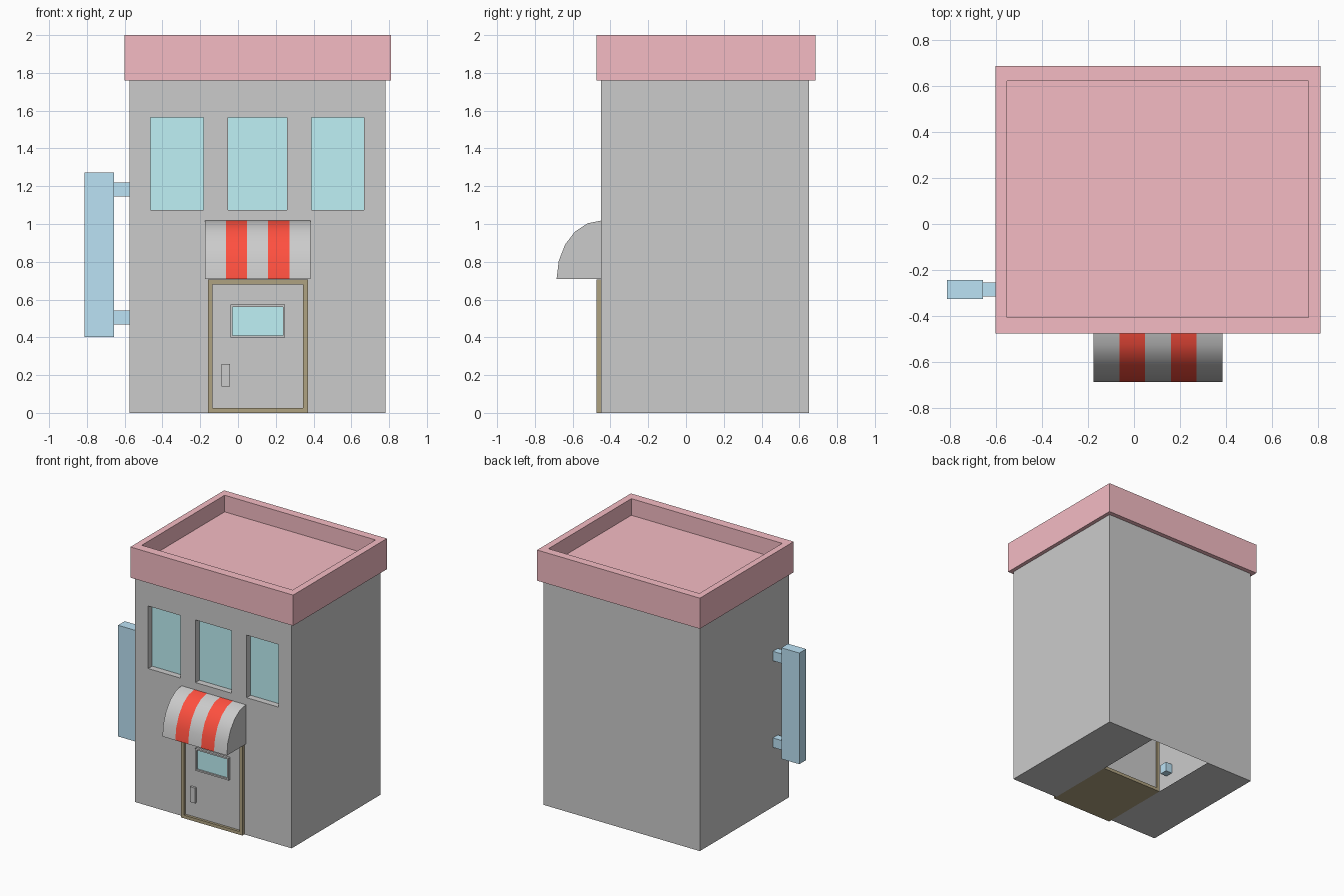
import bpy, bmesh, math

if "Cube" in bpy.data.objects:
    bpy.data.objects.remove(bpy.data.objects["Cube"])


def material(name, rgb):
    m = bpy.data.materials.new(name)
    m.diffuse_color = (*rgb, 1)
    m.use_nodes = True
    m.node_tree.nodes["Principled BSDF"].inputs["Base Color"].default_value = m.diffuse_color
    return m


PINK = material("roof_pink", (0.91, 0.50, 0.55))
GLASS = material("glass_blue", (0.52, 0.88, 0.92))
BLUE = material("sign_blue", (0.50, 0.76, 0.91))
BROWN = material("frame_brown", (0.43, 0.36, 0.22))
DARK = material("door_grey", (0.53, 0.53, 0.53))
RED = material("stripe_red", (1.0, 0.08, 0.05))
WHITE = material("light_grey", (0.86, 0.86, 0.86))


def build(name, verts, faces, *mats):
    me = bpy.data.meshes.new(name)
    me.from_pydata(verts, [], faces)
    bm = bmesh.new()
    bm.from_mesh(me)
    bmesh.ops.remove_doubles(bm, verts=bm.verts, dist=1e-5)
    bmesh.ops.recalc_face_normals(bm, faces=bm.faces)
    bm.to_mesh(me)
    bm.free()
    for m in mats:
        if m:
            me.materials.append(m)
    ob = bpy.data.objects.new(name, me)
    bpy.context.collection.objects.link(ob)
    return ob


def rings(loops):
    """Join equal-length point loops with quads and cap both ends."""
    n = len(loops[0])
    verts = [p for loop in loops for p in loop]
    faces = [(k * n + i, k * n + (i + 1) % n, (k + 1) * n + (i + 1) % n, (k + 1) * n + i)
             for k in range(len(loops) - 1) for i in range(n)]
    faces += [tuple(range(n)), tuple(range(len(verts) - n, len(verts)))]
    return verts, faces


def rect_z(x, y, z):
    return [(x[0], y[0], z), (x[1], y[0], z), (x[1], y[1], z), (x[0], y[1], z)]


def rect_y(x, z, y):
    return [(x[0], y, z[0]), (x[1], y, z[0]), (x[1], y, z[1]), (x[0], y, z[1])]


def box(name, x, y, z, mat=None):
    return build(name, *rings([rect_z(x, y, z[0]), rect_z(x, y, z[1])]), mat)


def frame(name, x, z, y, w, mat=None):
    """Rectangular frame of border width w, open through y."""
    xi, zi = (x[0] + w, x[1] - w), (z[0] + w, z[1] - w)
    v, f = rings([rect_y(x, z, y[1]), rect_y(x, z, y[0]), rect_y(xi, zi, y[0]),
                  rect_y(xi, zi, y[1]), rect_y(x, z, y[1])])
    return build(name, v, f[:-2], mat)


# main walls: hollow shell, front wall cut for windows and door
BX, BY, TOP = (-0.575, 0.78), (-0.45, 0.65), 1.80
DX, DZ = (-0.16, 0.37), (0.0, 0.705)
WZ = (1.075, 1.565)
WINDOWS = [(-0.463, -0.183), (-0.053, 0.26), (0.39, 0.667)]
RECESS = 0.05

quads = []
xs = sorted({*BX, *DX, *(v for w in WINDOWS for v in w)})
zs = sorted({*DZ, *WZ, TOP})
holes = [(w, WZ) for w in WINDOWS] + [(DX, DZ)]
for x0, x1 in zip(xs, xs[1:]):
    for z0, z1 in zip(zs, zs[1:]):
        cx, cz = (x0 + x1) / 2, (z0 + z1) / 2
        if not any(h[0] < cx < h[1] and v[0] < cz < v[1] for h, v in holes):
            quads.append(rect_y((x0, x1), (z0, z1), BY[0]))
quads.append(rect_y(BX, (0, TOP), BY[1]))
for x in BX:
    quads.append([(x, BY[0], 0), (x, BY[1], 0), (x, BY[1], TOP), (x, BY[0], TOP)])
quads.append(rect_z(BX, BY, TOP))
# underside is two strips, open behind the doorway
quads.append(rect_z((BX[0], DX[0]), BY, 0))
quads.append(rect_z((DX[1], BX[1]), BY, 0))
# window reveals
for w in WINDOWS:
    a, b = rect_y(w, WZ, BY[0]), rect_y(w, WZ, BY[0] + RECESS)
    quads += [[a[i], a[(i + 1) % 4], b[(i + 1) % 4], b[i]] for i in range(4)]
build("walls", [p for q in quads for p in q],
      [tuple(range(4 * i, 4 * i + 4)) for i in range(len(quads))])

# window panes
for i, w in enumerate(WINDOWS):
    box(f"window_pane_{i + 1}", w, (BY[0] + RECESS, BY[0] + RECESS + 0.02), WZ, GLASS)

# roof with sunken top
RX, RY = (-0.60, 0.81), (-0.475, 0.685)
IX, IY = (-0.55, 0.757), (-0.405, 0.62)
build("roof", *rings([rect_z(RX, RY, 1.76), rect_z(RX, RY, 2.0),
                      rect_z(IX, IY, 2.0), rect_z(IX, IY, 1.87)]), PINK)

# door, its frame, small window and handle
frame("door_frame", DX, DZ, (-0.475, 0.10), 0.025, BROWN)
box("door", (-0.135, 0.345), (-0.455, 0.09), (0.025, 0.68), DARK)
frame("door_window_frame", (-0.04, 0.25), (0.398, 0.573), (-0.473, -0.45), 0.012, WHITE)
box("door_window_pane", (-0.028, 0.238), (-0.46, -0.45), (0.41, 0.561), GLASS)
box("door_handle", (-0.087, -0.042), (-0.472, -0.45), (0.14, 0.26), WHITE)

# striped quarter-round awning
AX, SEG, STRIPES = (-0.175, 0.383), 5, 5
arc = [(-0.45 - 0.235 * math.cos(t), 0.71 + 0.308 * math.sin(t))
       for t in (math.pi / 2 * k / SEG for k in range(SEG + 1))]
profile = arc + [(-0.45, 0.71)]
step = (AX[1] - AX[0]) / STRIPES
loops = [[(AX[0] + step * k, y, z) for y, z in profile] for k in range(STRIPES + 1)]
awning = build("awning", *rings(loops), WHITE, RED)
for p in awning.data.polygons:
    stripe = int((p.center.x - AX[0]) / step)
    p.material_index = 1 if stripe in (1, 3) and abs(p.normal.x) < 0.5 else 0
bpy.context.view_layer.objects.active = awning
awning.select_set(True)
bpy.ops.object.shade_smooth_by_angle(angle=math.radians(35))

# hanging side sign and its brackets
box("side_sign", (-0.812, -0.656), (-0.325, -0.242), (0.403, 1.273), BLUE)
for name, z in (("lower", 0.467), ("upper", 1.145)):
    box(f"sign_bracket_{name}", (-0.66, -0.52), (-0.314, -0.253), (z, z + 0.074), BLUE)
